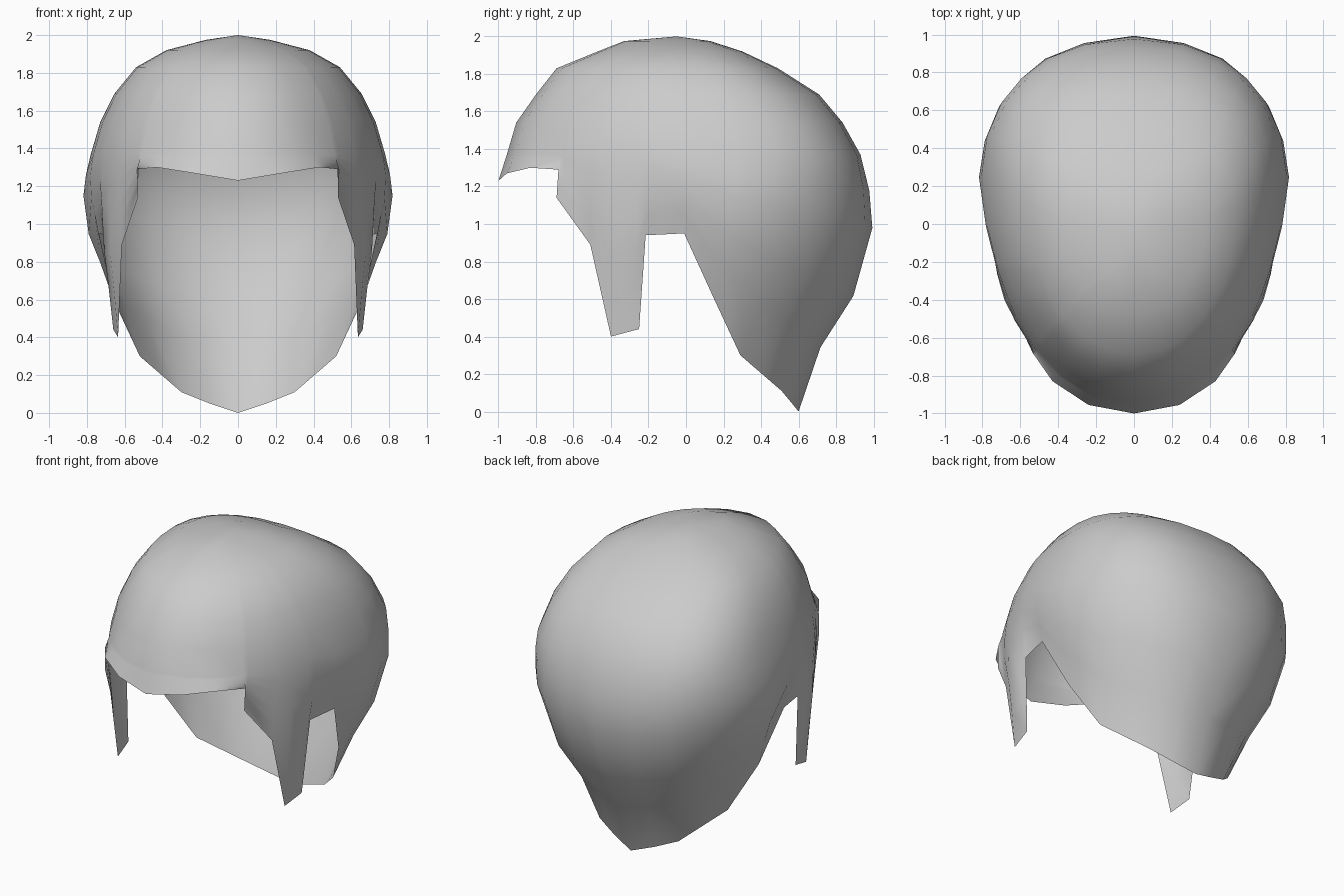
import bpy, bmesh
from math import sin, cos, radians
from mathutils import Vector

if "Cube" in bpy.data.objects:
    bpy.data.objects.remove(bpy.data.objects["Cube"])

# Dome sections: height, front y, back y, half width, y of widest point
SECTIONS = [
    (1.975, -0.33, 0.13, 0.17, -0.06),
    (1.92, -0.47, 0.30, 0.38, 0.00),
    (1.83, -0.69, 0.49, 0.54, 0.06),
    (1.69, -0.80, 0.71, 0.655, 0.13),
    (1.54, -0.905, 0.835, 0.73, 0.19),
    (1.37, -0.955, 0.93, 0.78, 0.22),
]
# Lower edge of one half, front centre to back centre: plan angle, then x, y, z
HEM = [
    (90, 0.00, -1.00, 1.23), (74, 0.24, -0.955, 1.27), (61, 0.43, -0.83, 1.30),
    (49, 0.535, -0.68, 1.29), (47, 0.53, -0.69, 1.14), (37, 0.615, -0.51, 0.89),
    (31, 0.635, -0.40, 0.40), (24, 0.66, -0.25, 0.44), (21, 0.70, -0.215, 0.94),
    (11, 0.74, -0.01, 0.95), (-3, 0.66, 0.15, 0.60), (-18, 0.59, 0.22, 0.45),
    (-34, 0.52, 0.29, 0.30), (-47, 0.41, 0.40, 0.205), (-60, 0.30, 0.51, 0.11),
    (-75, 0.15, 0.56, 0.05), (-90, 0.00, 0.60, 0.00),
]
# Below the dome: depth fraction, outward bulge at the side and at the nape
LOWER = [(0.14, 0.055, 0.068), (0.285, 0.095, 0.115), (0.55, 0.10, 0.105),
         (0.75, 0.05, 0.025), (1.0, 0.0, 0.0)]


def dome_point(section, a):
    """Elliptical in front of the widest point, squarer behind it."""
    z, front, back, width, mid = section
    c, s = cos(a), sin(a)
    if abs(c) < 1e-5:
        c = 0.0
    if s >= 0:
        return Vector((width * c, mid + (front - mid) * s, z))
    e = 2 / 2.4
    return Vector((width * c ** e, mid + (back - mid) * (-s) ** e, z))


def column(deg, x, y, z):
    """Points from the crown down to the hem, bulging outwards below the dome."""
    a = radians(deg)
    pts = [dome_point(s, a) for s in SECTIONS]
    start, end = pts[-1], Vector((x, y, z))
    depth = start.z - end.z
    strength = 0 if deg > 40 else 0.3 if deg > 15 else 0.6 if deg > 0 else 1
    nape = max(0, -sin(a)) ** 2
    out = Vector((0 if abs(deg) == 90 else cos(a), -sin(a), 0))
    for f, side, back in LOWER:
        bulge = (side * (1 - nape) + back * nape) * strength * depth
        pts.append(start.lerp(end, f) + out * bulge)
    return pts


# Half shell: crown fan plus quads between neighbouring columns
bm = bmesh.new()
apex = bm.verts.new((0, -0.05, 2.0))
cols = [[bm.verts.new(p) for p in column(*h)] for h in HEM]
for a, b in zip(cols, cols[1:]):
    bm.faces.new((apex, a[0], b[0]))
    for i in range(len(a) - 1):
        bm.faces.new((a[i], a[i + 1], b[i + 1], b[i]))
bmesh.ops.recalc_face_normals(bm, faces=bm.faces)
if sum(f.normal.z for f in bm.faces if f.calc_center_median().z > 1.8) < 0:
    bmesh.ops.reverse_faces(bm, faces=bm.faces)
mesh = bpy.data.meshes.new("hair_shell")
bm.to_mesh(mesh)
bm.free()
mesh.shade_smooth()

# Mirror into the full shell
shell = bpy.data.objects.new("hair_shell", mesh)
bpy.context.collection.objects.link(shell)
mirror = shell.modifiers.new("mirror", 'MIRROR')
mirror.use_clip = True
mirror.merge_threshold = 0.002
